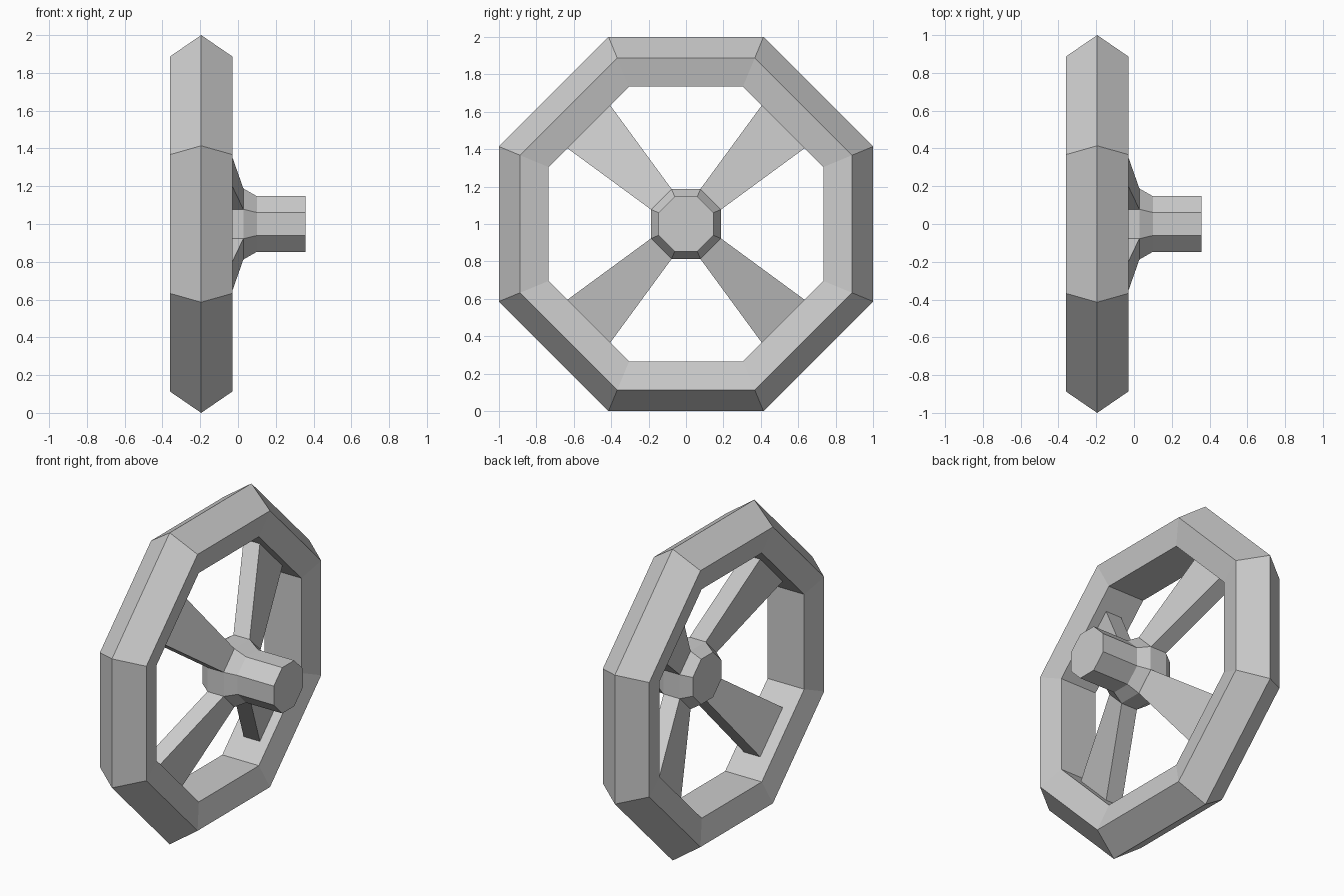
import bpy, bmesh
from math import cos, sin, pi, radians

if "Cube" in bpy.data.objects:
    bpy.data.objects.remove(bpy.data.objects["Cube"])

SIDES = 8
CENTRE_Z = 1.0


def finish(bm, name):
    bmesh.ops.recalc_face_normals(bm, faces=bm.faces[:])
    mesh = bpy.data.meshes.new(name)
    bm.to_mesh(mesh)
    bm.free()
    obj = bpy.data.objects.new(name, mesh)
    bpy.context.collection.objects.link(obj)
    return obj


def lathe(name, profile, closed):
    """Octagonal sweep about the x axis; profile = (x, distance to flat side)."""
    bm = bmesh.new()
    rings = []
    for x, apothem in profile:
        r = apothem / cos(pi / SIDES)
        rings.append([bm.verts.new((x, r * cos(a), CENTRE_Z + r * sin(a)))
                      for a in ((i + 0.5) * 2 * pi / SIDES for i in range(SIDES))])
    pairs = list(zip(rings, rings[1:]))
    if closed:
        pairs.append((rings[-1], rings[0]))
    else:
        bm.faces.new(rings[0])
        bm.faces.new(rings[-1])
    for a, b in pairs:
        for i in range(SIDES):
            j = (i + 1) % SIDES
            bm.faces.new((a[i], a[j], b[j], b[i]))
    return finish(bm, name)


def spoke(name, angle):
    """Tapered bar from a hub flat to a rim flat, leaning back along x."""
    bm = bmesh.new()
    ends = []
    for r, half, x0, x1 in ((0.182, 0.077, -0.085, 0.03),
                            (0.741, 0.163, -0.245, -0.13)):
        ends.append([bm.verts.new((x, r * cos(angle) - t * sin(angle),
                                   CENTRE_Z + r * sin(angle) + t * cos(angle)))
                     for x, t in ((x0, -half), (x1, -half), (x1, half), (x0, half))])
    a, b = ends
    bm.faces.new(a)
    bm.faces.new(b)
    for i in range(4):
        j = (i + 1) % 4
        bm.faces.new((a[i], a[j], b[j], b[i]))
    return finish(bm, name)


# Rim with a ridged outside and slightly tapered inside
lathe("rim", [(-0.195, 1.0), (-0.03, 0.887), (-0.065, 0.735),
              (-0.325, 0.735), (-0.36, 0.887)], True)

# Hub collar and shaft
lathe("hub", [(-0.15, 0.145), (-0.085, 0.187), (0.03, 0.187),
              (0.10, 0.147), (0.357, 0.147)], False)

# Four diagonal spokes
for k in range(4):
    spoke(f"spoke_{k + 1}", radians(45 + 90 * k))
